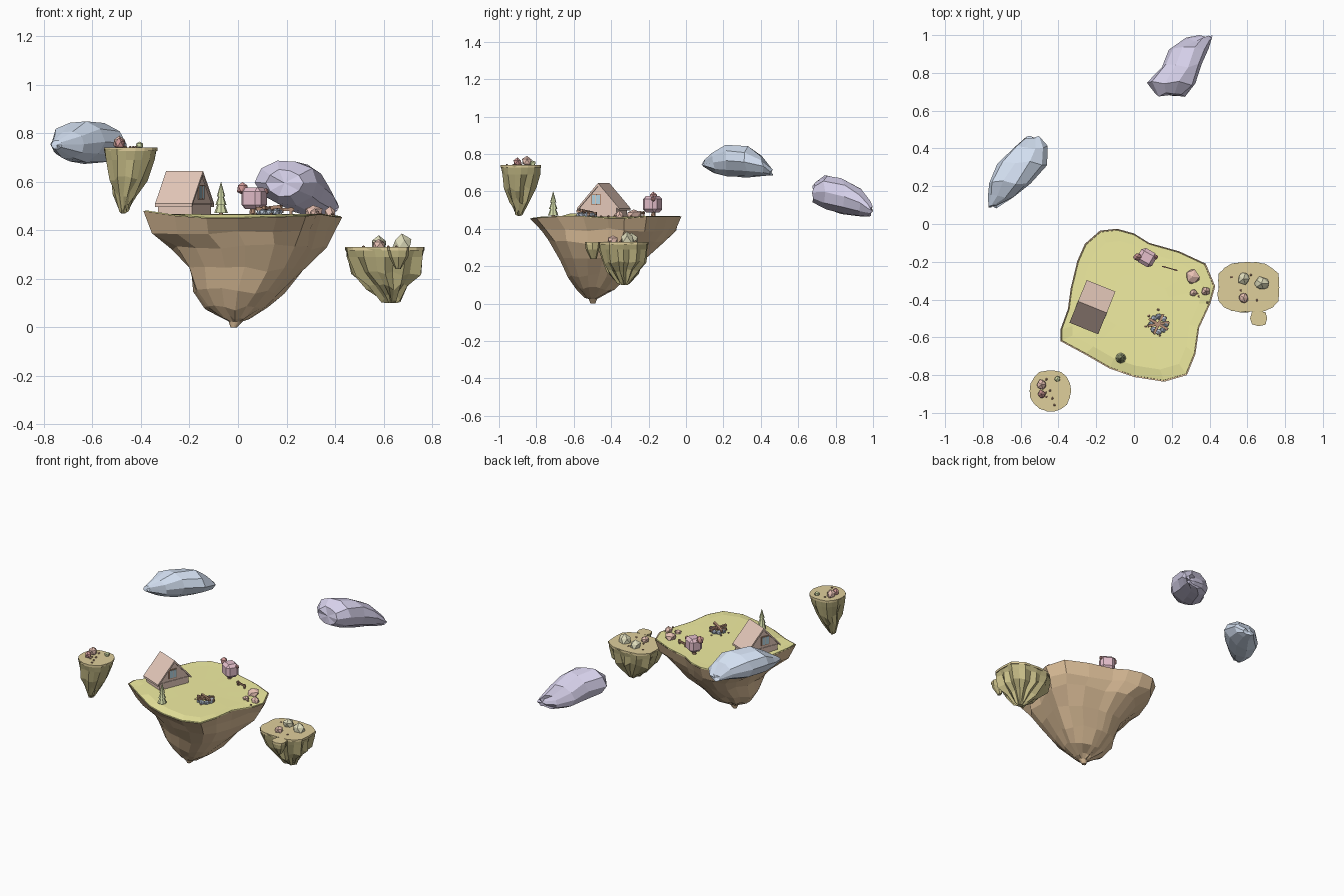
import bpy, bmesh, random
from math import sin, cos, pi, radians
from mathutils import Matrix, Vector

if "Cube" in bpy.data.objects:
    bpy.data.objects.remove(bpy.data.objects["Cube"])

random.seed(7)
MATS = {}


def mat(name, rgb):
    m = bpy.data.materials.new(name)
    m.diffuse_color = (*rgb, 1)
    m.use_nodes = True
    m.node_tree.nodes["Principled BSDF"].inputs["Base Color"].default_value = m.diffuse_color
    MATS[name] = m


for n, c in dict(rock=(.75, .54, .33), grass=(.88, .85, .36), olive=(.56, .5, .24), tan=(.74, .62, .33),
                 blue=(.65, .74, .88), purple=(.67, .63, .82), pink=(.78, .52, .6), red=(.64, .32, .31),
                 wood=(.46, .27, .18), house=(.78, .58, .49), pane=(.45, .65, .75), stone=(.45, .52, .62),
                 coral=(.8, .53, .45), pale=(.74, .72, .5), pine=(.66, .72, .4)).items():
    mat(n, c)


def finish(bm, name, m):
    bmesh.ops.recalc_face_normals(bm, faces=bm.faces)
    me = bpy.data.meshes.new(name)
    bm.to_mesh(me)
    bm.free()
    me.materials.append(MATS[m])
    ob = bpy.data.objects.new(name, me)
    bpy.context.collection.objects.link(ob)
    return ob


def skin(name, rings, m):
    """Flat-faced loft through rings of points, closed at both ends."""
    bm = bmesh.new()
    vs = [[bm.verts.new(p) for p in r] for r in rings]
    n = len(vs[0])
    for a, b in zip(vs, vs[1:]):
        for i in range(n):
            bm.faces.new((a[i], a[(i + 1) % n], b[(i + 1) % n], b[i]))
    for end in (vs[0], vs[-1]):
        mid = bm.verts.new(sum((v.co for v in end), Vector()) / n)
        for i in range(n):
            bm.faces.new((end[i], end[(i + 1) % n], mid))
    return finish(bm, name, m)


def ring(shape, x0, x1, y0, y1, jit=0, ridge=0):
    """Fit a unit outline into a box, with roughness and alternate ridges."""
    out = []
    for i, (u, v) in enumerate(shape):
        k = 1 + random.uniform(-jit, jit) + ridge * (-1) ** i
        out.append(((x0 + x1) / 2 + u * k * (x1 - x0) / 2, (y0 + y1) / 2 + v * k * (y1 - y0) / 2))
    return out


def circle(n):
    return [(cos(2 * pi * i / n), sin(2 * pi * i / n)) for i in range(n)]


def box(name, size, m, M):
    bm = bmesh.new()
    bmesh.ops.create_cube(bm, size=1, matrix=M @ Matrix.Diagonal((*size, 1)))
    return finish(bm, name, m)


def cone(name, r1, r2, h, base, m, n=7):
    bm = bmesh.new()
    bmesh.ops.create_cone(bm, cap_ends=True, segments=n, radius1=r1, radius2=r2, depth=h,
                          matrix=Matrix.Translation(Vector(base) + Vector((0, 0, h / 2))))
    return finish(bm, name, m)


def blob(name, c, s, m, sub=1, jit=.12):
    bm = bmesh.new()
    bmesh.ops.create_icosphere(bm, subdivisions=sub, radius=1)
    for v in bm.verts:
        k = 1 + random.uniform(-jit, jit)
        v.co = Vector(c) + Vector(v.co[i] * s[i] * k for i in range(3))
    return finish(bm, name, m)


# Main island: outline walked clockwise from the back, then lofted down to the tip
outline = [(-.09, -.025), (0, -.05), (.08, -.1), (.24, -.145), (.38, -.21), (.43, -.33), (.405, -.42),
           (.345, -.55), (.325, -.69), (.28, -.8), (.16, -.835), (0, -.81), (-.13, -.765), (-.26, -.69),
           (-.39, -.62), (-.39, -.56), (-.35, -.45), (-.335, -.34), (-.3, -.195), (-.26, -.105), (-.18, -.035)]
unit = [((x - .02) / .41, (y + .43) / .4) for x, y in outline]
rim_z = [.465] * 21
for i, z in {9: .458, 10: .455, 11: .45, 12: .45, 13: .46, 14: .48, 15: .48, 5: .455, 6: .455}.items():
    rim_z[i] = z
rim = [(x, y, z) for (x, y), z in zip(outline, rim_z)]


def inset(f, w, dz):
    """Rim scaled by f, keeping share w of its height variation."""
    return [(.02 + (x - .02) * f, -.43 + (y + .43) * f, z * w + .466 * (1 - w) + dz) for x, y, z in rim]


sections = [(.395, -.365, .4, -.78, -.06), (.33, -.27, .36, -.74, -.12), (.24, -.205, .285, -.68, -.22),
            (.15, -.185, .2, -.635, -.3), (.08, -.135, .125, -.585, -.385), (.04, -.07, .05, -.54, -.45),
            (.025, -.04, .02, -.52, -.475), (0, -.03, -.005, -.51, -.485)]
rings = [inset(.9, 0, -.03), rim]
for k, s in enumerate(sections):
    w = min(1, k / 4)  # round off the outline on the way down
    shape = []
    for u, v in unit:
        d = Vector((u, v))
        d = d.lerp(d.normalized(), w)
        shape.append((d.x, d.y))
    rings.append([(x, y, s[0] + random.uniform(-.012, .012) * (.03 < s[0]))
                  for x, y in ring(shape, *s[1:], jit=.035)])
skin("island_rock", rings, "rock")
skin("grass_top", [inset(*a) for a in ((.9, 0, -.012), (.982, 1, -.004), (.98, 1, .003), (.84, .1, .001), (.4, 0, 0))],
     "grass")


# Small floating islands with ridged undersides
def islet(name, secs, n, ridge, square=1.12):
    shape = [(u * k, v * k) for u, v in circle(n) for k in [min(square, 1 / max(abs(u), abs(v)))]]
    rs = []
    for k, s in enumerate(secs):
        r = ring(shape, *s[1:], jit=.03 if k < 2 else .12, ridge=ridge * min(k, 2) / 2)
        rs.append([(x, y, s[0] + (random.uniform(-.018, .018) if 1 < k < len(secs) - 1 else 0)) for x, y in r])
    skin(name + "_rock", rs, "olive")
    s = secs[0]
    turf = ring(shape, *s[1:], jit=.03)
    skin(name + "_turf", [[(x, y, s[0] + d) for x, y in turf] for d in (-.008, .006)], "tan")


islet("right_islet", [(.325, .445, .765, -.465, -.205), (.29, .455, .755, -.46, -.21), (.23, .48, .735, -.44, -.225),
                      (.17, .545, .7, -.41, -.26), (.12, .595, .665, -.365, -.295), (.1, .615, .65, -.345, -.315)],
      24, .09)
islet("chip_islet", [(.325, .615, .705, -.54, -.46), (.29, .625, .7, -.535, -.465), (.24, .65, .67, -.51, -.48)],
      8, .05)
islet("left_islet", [(.735, -.55, -.335, -.99, -.775), (.69, -.54, -.35, -.98, -.785), (.62, -.525, -.38, -.965, -.81),
                     (.55, -.51, -.42, -.94, -.84), (.49, -.49, -.45, -.915, -.875), (.47, -.48, -.465, -.9, -.885)],
      18, .08, 1.04)


# Faceted clouds: sections along y as (y, x0, x1, z0, z1)
def cloud(name, secs, m):
    oval = [(u * 1.04, v * 1.02) for u, v in circle(10)]
    skin(name, [[(x, s[0] + random.uniform(-.012, .012), z) for x, z in ring(oval, *s[1:], jit=.06)]
                for s in secs], m)


cloud("blue_cloud", [(.092, -.77, -.725, .735, .77), (.15, -.77, -.635, .7, .81), (.22, -.765, -.555, .68, .85),
                     (.32, -.715, -.47, .675, .84), (.41, -.635, -.465, .68, .79), (.455, -.575, -.495, .685, .725)],
      "blue")
cloud("purple_cloud", [(.685, .12, .265, .54, .65), (.745, .08, .32, .505, .69), (.84, .15, .355, .475, .67),
                       (.93, .19, .39, .465, .615), (.975, .275, .41, .465, .55), (.99, .35, .415, .47, .52)], "purple")

# House, ridge along local x
H = Matrix.Translation((-.22, -.44, 0)) @ Matrix.Rotation(radians(-22), 4, 'Z')
gable = [(-.105, .455), (.105, .455), (.105, .515), (0, .63), (-.105, .515)]
skin("house_walls", [[H @ Vector((x, y, z)) for y, z in gable] for x in (-.075, .075)], "house")
for sgn, side in ((-1, "front"), (1, "back")):
    slab = [(0, .645), (sgn * .122, .51), (sgn * .122, .497), (0, .629)]
    skin(side + "_roof", [[H @ Vector((x, y, z)) for y, z in slab] for x in (-.082, .082)], "house")
    M = H @ Matrix.Translation((sgn * .076, -.012, .557))
    tag = "left" if sgn < 0 else "right"
    box(tag + "_window_frame", (.01, .056, .06), "wood", M)
    box(tag + "_window_pane", (.014, .046, .05), "pane", M)
    box(tag + "_window_bar", (.018, .005, .052), "house", M)
    box(tag + "_sill_beam", (.008, .21, .006), "house", H @ Matrix.Translation((sgn * .075, 0, .508)))

# Conifer
cone("pine_trunk", .009, .009, .03, (-.07, -.71, .455), "wood")
for i, (r, z, h) in enumerate(((.028, .472, .075), (.023, .505, .065), (.017, .54, .062))):
    cone(f"pine_tier_{i}", r, 0, h, (-.07, -.71, z), "pine", 8)

# Blossom tree
cone("blossom_trunk", .014, .01, .05, (.06, -.175, .455), "wood")
bm = bmesh.new()
bmesh.ops.create_cube(bm, size=1, matrix=Matrix.Translation((.067, -.178, .532)) @
                      Matrix.Rotation(radians(-30), 4, 'Z') @ Matrix.Diagonal((.092, .085, .09, 1)))
bmesh.ops.bevel(bm, geom=bm.edges[:], offset=.018, segments=1, affect='EDGES')
finish(bm, "blossom_crown", "pink")
blob("blossom_left", (.018, -.175, .572), (.023, .022, .028), "red")
blob("blossom_right", (.115, -.175, .56), (.012, .014, .014), "red")

# Low fence
F = Matrix.Translation((.19, -.235, .465)) @ Matrix.Rotation(radians(-16), 4, 'Z')
for x in (-.03, .03):
    box("fence_post", (.01, .01, .04), "wood", F @ Matrix.Translation((x, 0, .01)))
box("fence_rail", (.085, .006, .012), "wood", F @ Matrix.Translation((0, 0, .02)))

# Campfire: ring of stones and crossed logs
for i in range(8):
    a = 2 * pi * i / 8
    blob("fire_stone", (.13 + .037 * cos(a), -.53 + .04 * sin(a), .474), (.019, .018, .016), "stone")
for i, a in enumerate((10, 65, 150)):
    L = Matrix.Translation((.13, -.53, .484 + .004 * i)) @ Matrix.Rotation(radians(a), 4, 'Z') @ \
        Matrix.Rotation(radians(6), 4, 'Y')
    box("fire_log", (.115, .014, .014), "wood", L)

# Boulders and round bushes
for x, y, z, r, h, m in ((.31, -.28, .475, .04, .03, "coral"), (.315, -.365, .47, .02, .018, "coral"),
                         (.38, -.355, .47, .026, .026, "coral"), (.58, -.29, .34, .036, .036, "pale"),
                         (.675, -.315, .345, .04, .038, "pale"), (.58, -.39, .34, .03, .026, "coral"),
                         (-.49, -.85, .76, .028, .028, "coral"), (-.49, -.9, .755, .023, .024, "red"),
                         (-.405, -.82, .75, .017, .017, "pine")):
    blob("boulder", (x, y, z), (r, r, h), m, jit=.15)

# Scattered pebbles
for cx, cy, z, sx, sy, n in ((.35, -.34, .467, .05, .08, 7), (.13, -.53, .467, .07, .08, 6),
                             (-.44, -.89, .742, .07, .07, 8), (.6, -.34, .332, .1, .08, 5)):
    for _ in range(n):
        blob("pebble", (cx + random.uniform(-sx, sx), cy + random.uniform(-sy, sy), z), (.007, .007, .006), "wood")
